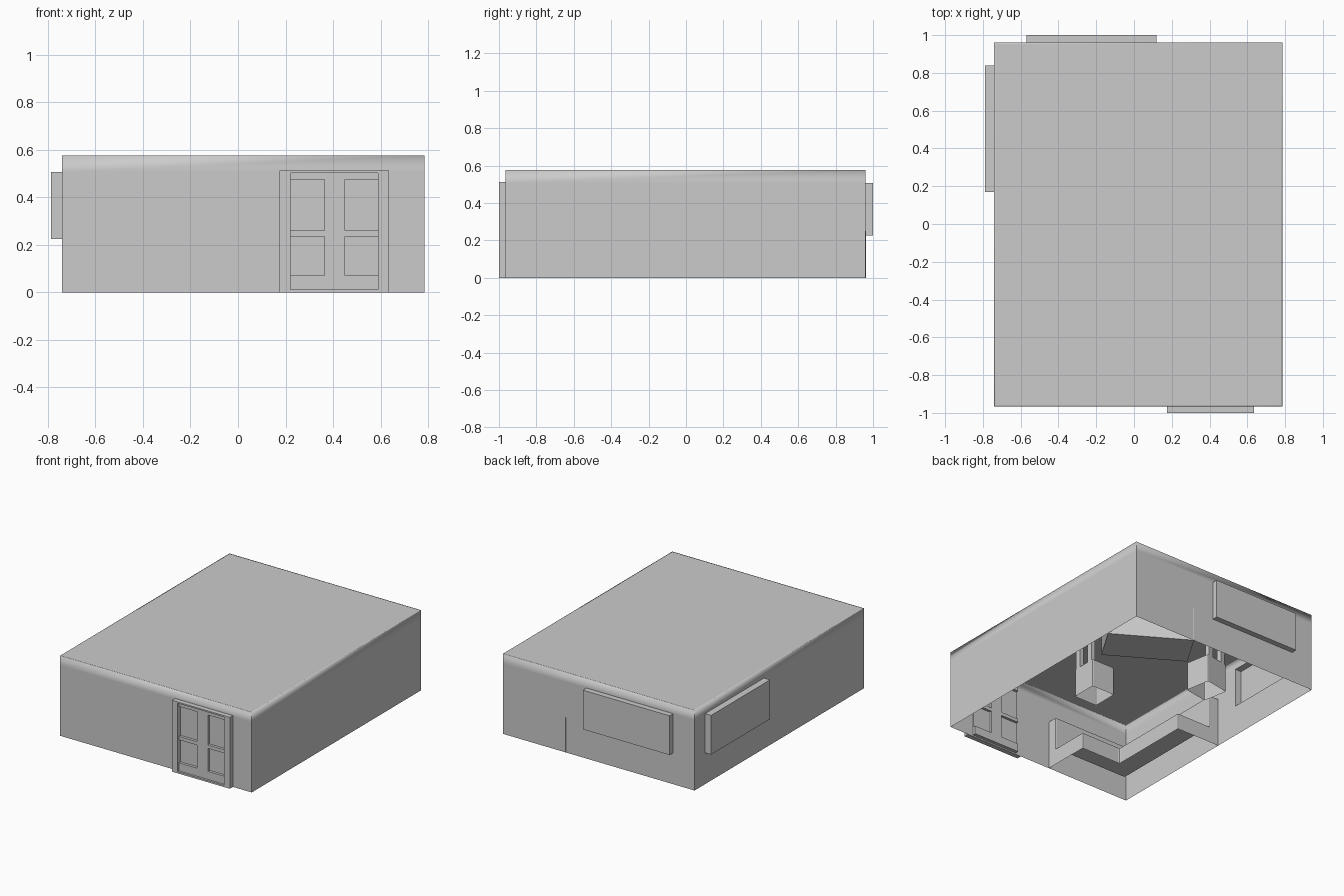
import bpy, bmesh
from math import radians
from mathutils import Vector, Matrix

cube = bpy.data.objects.get("Cube")
if cube:
    bpy.data.objects.remove(cube, do_unlink=True)

grey = bpy.data.materials.new("plain_grey")
grey.use_nodes = True
grey.diffuse_color = (0.6, 0.6, 0.6, 1)
grey.node_tree.nodes["Principled BSDF"].inputs["Base Color"].default_value = (0.6, 0.6, 0.6, 1)

X0, X1, Y0, Y1, TOP = -0.74, 0.785, -0.965, 0.96, 0.575
SILL, HEAD = 0.225, 0.507


def finish(bm, name, bevel=0):
    mesh = bpy.data.meshes.new(name)
    bm.to_mesh(mesh)
    bm.free()
    mesh.materials.append(grey)
    obj = bpy.data.objects.new(name, mesh)
    bpy.context.collection.objects.link(obj)
    if bevel:
        mod = obj.modifiers.new("soft_edges", "BEVEL")
        mod.width, mod.segments = bevel, 2
    return obj


def box(name, lo, hi, open_side=None, bevel=0, matrix=None):
    """Box between two corners, optionally without the side facing open_side."""
    lo, hi = Vector(lo), Vector(hi)
    bm = bmesh.new()
    bmesh.ops.create_cube(bm, size=1)
    bm.normal_update()
    if open_side:
        gone = [f for f in bm.faces if f.normal.dot(Vector(open_side)) > 0.9]
        bmesh.ops.delete(bm, geom=gone, context="FACES")
    bmesh.ops.scale(bm, vec=hi - lo, verts=bm.verts)
    bmesh.ops.translate(bm, vec=(lo + hi) / 2, verts=bm.verts)
    if matrix:
        bmesh.ops.transform(bm, matrix=matrix, verts=bm.verts)
    return finish(bm, name, bevel)


# Room shell: thin walls with openings, no floor
bm = bmesh.new()


def wall(a, b, opening=None):
    a, b = Vector(a), Vector(b)
    length = (b - a).length
    along = (b - a) / length

    def panel(s0, s1, z0, z1):
        corners = [(s0, z0), (s1, z0), (s1, z1), (s0, z1)]
        bm.faces.new([bm.verts.new((*(a + along * s), z)) for s, z in corners])

    panel(0, length, HEAD, TOP)
    if opening:
        s0, s1, z0 = opening
        panel(0, s0, 0, HEAD)
        panel(s1, length, 0, HEAD)
        if z0 > 0:
            panel(s0, s1, 0, z0)
    else:
        panel(0, length, 0, HEAD)


wall((X0, Y0), (X1, Y0), (0.22 - X0, 0.592 - X0, 0))
wall((X1, Y0), (X1, Y1))
wall((X1, Y1), (X0, Y1), (X1 - 0.12, X1 + 0.57, SILL))
wall((X0, Y1), (X0, Y0), (Y1 - 0.84, Y1 - 0.17, SILL))
roof = bm.faces.new([bm.verts.new((x, y, TOP)) for x, y in
                     ((X0, Y0), (X1, Y0), (X1, Y1), (X0, Y1))])
bmesh.ops.remove_doubles(bm, verts=bm.verts, dist=0.0005)
bmesh.ops.inset_region(bm, faces=[f for f in bm.faces if f.normal.z > 0.9 or f is roof],
                       thickness=0.01)
bm.normal_update()
for f in bm.faces:
    f.smooth = True
for e in bm.edges:
    if abs(e.verts[0].co.z - e.verts[1].co.z) > 0.01:
        e.smooth = False
finish(bm, "room_shell")

# Projecting windows, open to the room
box("back_window", (-0.57, Y1, SILL), (0.12, 1.0, HEAD), (0, -1, 0))
box("right_window", (-0.788, 0.17, SILL), (X0, 0.84, HEAD), (1, 0, 0))

# Door frame
for side, x in (("right", 0.175), ("left", 0.59)):
    box(side + "_door_jamb", (x, -1.0, 0), (x + 0.045, Y0, 0.513))
box("door_header", (0.22, -1.0, 0.503), (0.59, Y0, 0.513))
box("door_sill", (0.22, -1.0, 0), (0.59, Y0, 0.012))

# Door leaf: thin panel with raised rails and stile
box("door_panel", (0.22, -0.966, 0.01), (0.592, -0.958, 0.505))
for name, z0, z1 in (("bottom", 0.01, 0.07), ("middle", 0.235, 0.26), ("top", 0.475, 0.505)):
    box(name + "_door_rail", (0.22, -0.985, z0), (0.592, -0.94, z1))
box("door_stile", (0.365, -0.985, 0.01), (0.45, -0.94, 0.505))

# Corner sofa: profile of (distance from wall, height) swept round the corner
profile = [(0, 0.36), (0.07, 0.36), (0.07, 0.12), (0.35, 0.12), (0.35, 0)]
bm = bmesh.new()
rows = []
for d, z in profile:
    path = [(-0.07, Y0 + d), (X0 + d, Y0 + d), (X0 + d, -0.01)]
    rows.append([bm.verts.new((x, y, z)) for x, y in path])
for r0, r1 in zip(rows, rows[1:]):
    for i in range(2):
        bm.faces.new((r0[i], r0[i + 1], r1[i + 1], r1[i]))
for end, foot in ((0, (-0.07, Y0, 0)), (2, (X0, -0.01, 0))):
    bm.faces.new([r[end] for r in rows] + [bm.verts.new(foot)])
bmesh.ops.recalc_face_normals(bm, faces=bm.faces)
finish(bm, "corner_sofa", 0.008)

# Two chairs facing the sofa, hollow below
for label, x, y, turn in (("left", 0.32, -0.03, 0), ("back", -0.21, 0.5, 100)):
    m = Matrix.Translation((x, y, 0)) @ Matrix.Rotation(radians(turn), 4, "Z")
    box(label + "_chair_seat", (-0.092, -0.092, 0), (0.092, 0.092, 0.21), (0, 0, -1), 0.008, m)
    for i, s in enumerate((-0.06, 0.06)):
        box(f"{label}_chair_post_{i + 1}", (0.06, s - 0.02, 0.2), (0.092, s + 0.02, 0.4), matrix=m)
    box(label + "_chair_rail", (0.06, -0.08, 0.37), (0.092, 0.08, 0.4), matrix=m)

# Low cabinet set across the back left corner
m = Matrix.Translation((0.46, 0.69, 0)) @ Matrix.Rotation(radians(-31), 4, "Z")
box("corner_cabinet", (-0.29, -0.144, 0), (0.29, 0.144, 0.25), matrix=m)
